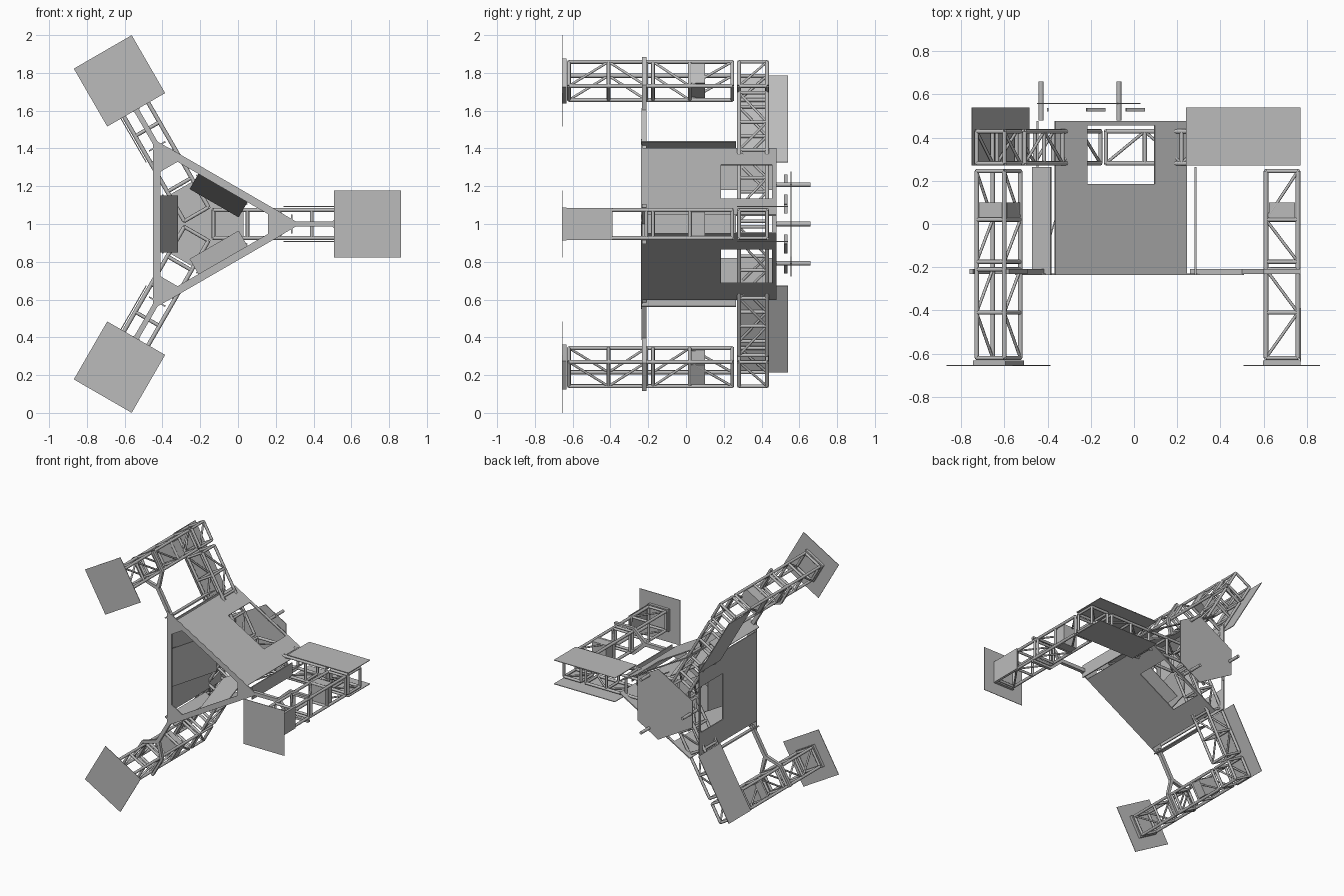
import bpy, bmesh, math
from mathutils import Matrix, Vector

cube = bpy.data.objects.get("Cube")
if cube:
    bpy.data.objects.remove(cube, do_unlink=True)

grey = bpy.data.materials.new("plain grey")
grey.use_nodes = True
grey.diffuse_color = (0.5, 0.5, 0.5, 1)
grey.node_tree.nodes["Principled BSDF"].inputs["Base Color"].default_value = (0.5, 0.5, 0.5, 1)

HALF = 0.074          # half spacing of truss rails
RAIL, STRUT = 0.011, 0.007
LEG_R = 0.875         # distance of each leg from the hub axis


def frame(degrees):
    """Local frame: x runs outwards from the hub axis, y is depth, z is sideways."""
    return Matrix.Translation((-0.19, 0, 1)) @ Matrix.Rotation(-math.radians(degrees), 4, 'Y')


def finish(name, bm, matrix):
    mesh = bpy.data.meshes.new(name)
    bm.to_mesh(mesh)
    bm.free()
    mesh.materials.append(grey)
    obj = bpy.data.objects.new(name, mesh)
    obj.matrix_world = matrix
    bpy.context.collection.objects.link(obj)
    return obj


def plate(name, loops, matrix, thick=0.008):
    """Flat sheet from an outline and optional holes, given thickness."""
    bm = bmesh.new()
    for loop in loops:
        vs = [bm.verts.new(p) for p in loop]
        for a, b in zip(vs, vs[1:] + vs[:1]):
            bm.edges.new((a, b))
    bmesh.ops.triangle_fill(bm, use_beauty=True, edges=bm.edges[:])
    bmesh.ops.recalc_face_normals(bm, faces=bm.faces[:])
    obj = finish(name, bm, matrix)
    mod = obj.modifiers.new("thickness", 'SOLIDIFY')
    mod.thickness = thick
    mod.offset = 0
    return obj


def box(name, lo, hi, matrix):
    bm = bmesh.new()
    lo, hi = Vector(lo), Vector(hi)
    size = Matrix.Diagonal((*(hi - lo), 1))
    bmesh.ops.create_cube(bm, size=1, matrix=Matrix.Translation((lo + hi) / 2) @ size)
    return finish(name, bm, matrix)


def tube(bm, a, b, radius):
    a, b = Vector(a), Vector(b)
    turn = (b - a).to_track_quat('Z', 'Y').to_matrix().to_4x4()
    bmesh.ops.create_cone(bm, cap_ends=True, segments=8, radius1=radius, radius2=radius,
                          depth=(b - a).length, matrix=Matrix.Translation((a + b) / 2) @ turn)


tubes = []


def truss(name, stations, place, matrix):
    """Square lattice beam: four rails, rungs at stations, zigzags on two sides."""
    bm = bmesh.new()
    h = HALF
    for u in (-h, h):
        for v in (-h, h):
            tube(bm, place(stations[0], u, v), place(stations[-1], u, v), RAIL)
    for s in stations:
        for w in (-h, h):
            tube(bm, place(s, w, -h), place(s, w, h), RAIL * 0.9)
            tube(bm, place(s, -h, w), place(s, h, w), RAIL * 0.9)
    for i, (s, e) in enumerate(zip(stations, stations[1:])):
        if e - s < 0.06:
            continue
        lean = h if i % 2 else -h
        for v in (-h, h):
            tube(bm, place(s, lean, v), place(e, -lean, v), STRUT)
    tubes.append(finish(name, bm, matrix))


def rect(r0, r1, y0, y1, t):
    return [(r0, y0, t), (r1, y0, t), (r1, y1, t), (r0, y1, t)]


def wall_rect(r, half, y0, y1):
    return [(r, y0, -half), (r, y1, -half), (r, y1, half), (r, y0, half)]


# Three arms, each with a leg, foot and brace
for k, (side, cover_sides) in enumerate((("left", (-1, 1)), ("upper_right", (1,)), ("lower_right", (-1,)))):
    m = frame(120 * k)
    truss(side + "_arm_truss", (0.06, 0.24, 0.41, 0.58, 0.76),
          lambda s, u, v: (s, 0.355 + u, v), m)
    truss(side + "_elbow_frame", (LEG_R - HALF, LEG_R + HALF),
          lambda s, u, v: (s, 0.355 + u, v), m)
    truss(side + "_leg_truss", (-0.62, -0.41, -0.21, -0.175, 0.02, 0.245),
          lambda s, u, v: (LEG_R + u, s, v), m)

    # Foot, sole block and junction box
    box(side + "_foot_pad", (LEG_R - 0.177, -0.657, -0.177), (LEG_R + 0.177, -0.653, 0.177), m)
    box(side + "_sole_block", (LEG_R - 0.087, -0.653, -0.087), (LEG_R + 0.087, -0.632, 0.087), m)
    box(side + "_junction_box", (LEG_R - 0.06, 0.02, -0.08), (LEG_R + 0.06, 0.1, 0.08), m)

    # Cover sheets beside the arm
    for s in cover_sides:
        plate(f"{side}_arm_cover", [rect(0.43, 0.96, 0.27, 0.54, s * 0.093)], m, 0.005)

    # Forked brace from the body corner to the leg
    box(side + "_brace_bar", (0.45, -0.235, -0.014), (0.7, -0.208, 0.014), m)
    for s in (-1, 1):
        fork = [(0.69, -0.22, s * 0.014), (0.79, -0.22, s * 0.105), (0.96, -0.22, s * 0.105),
                (0.96, -0.22, s * 0.088), (0.8, -0.22, s * 0.088), (0.7, -0.22, -s * 0.014)]
        plate(side + "_brace_fork", [fork], m, 0.024)

    # Narrow plate closing the body corner below the arm
    plate(side + "_corner_plate", [wall_rect(0.475, 0.05, -0.235, 0.265)], m)

# Lower shin guard on one leg
plate("left_shin_guard", [wall_rect(LEG_R + 0.086, 0.085, -0.64, -0.39)], frame(0), 0.006)

# Three body walls with windows, inner flaps, pins and tabs
for k, side in enumerate(("upper", "right", "lower")):
    m = frame(60 + 120 * k)
    plate(side + "_wall", [wall_rect(0.257, 0.352, -0.235, 0.478),
                           wall_rect(0.257, 0.18, 0.185, 0.455)], m)
    plate(side + "_inner_flap", [[(0.24, -0.215, -0.15), (0.24, -0.215, 0.15),
                                  (0.13, 0.185, 0.15), (0.13, 0.185, -0.15)]], m, 0.006)
    bm = bmesh.new()
    tube(bm, (0.24, 0.48, 0), (0.24, 0.66, 0), 0.012)
    tubes.append(finish(side + "_rear_pin", bm, m))
    for t in (-0.105, 0.105):
        box(side + "_rear_tab", (0.205, 0.52, t - 0.05), (0.213, 0.538, t + 0.05), m)


def ring(r, count, y, start=0):
    return [(r * math.cos(a), y, r * math.sin(a))
            for a in (math.radians(start + 360 * i / count) for i in range(count))]


def cut_triangle(flat, tip, y):
    """Triangle with edges at distance flat and corners cut off at distance tip."""
    spread = 2 / math.sqrt(3) * (flat - tip / 2)
    points = []
    for k in range(3):
        turn = Matrix.Rotation(-math.radians(120 * k), 4, 'Y')
        points += [turn @ Vector((tip, y, s * spread)) for s in (-1, 1)]
    return points


# Front triangular frame and rear six-sided plate
plate("front_frame", [ring(0.52, 3, -0.233), cut_triangle(0.22, 0.35, -0.233)], frame(0))
plate("rear_plate", [cut_triangle(0.26, 0.22, 0.557)], frame(0), 0.005)

# Smooth the round tubes while keeping their ends sharp
bpy.ops.object.select_all(action='DESELECT')
for obj in tubes:
    obj.select_set(True)
bpy.context.view_layer.objects.active = tubes[0]
bpy.ops.object.shade_smooth_by_angle(angle=math.radians(50))
